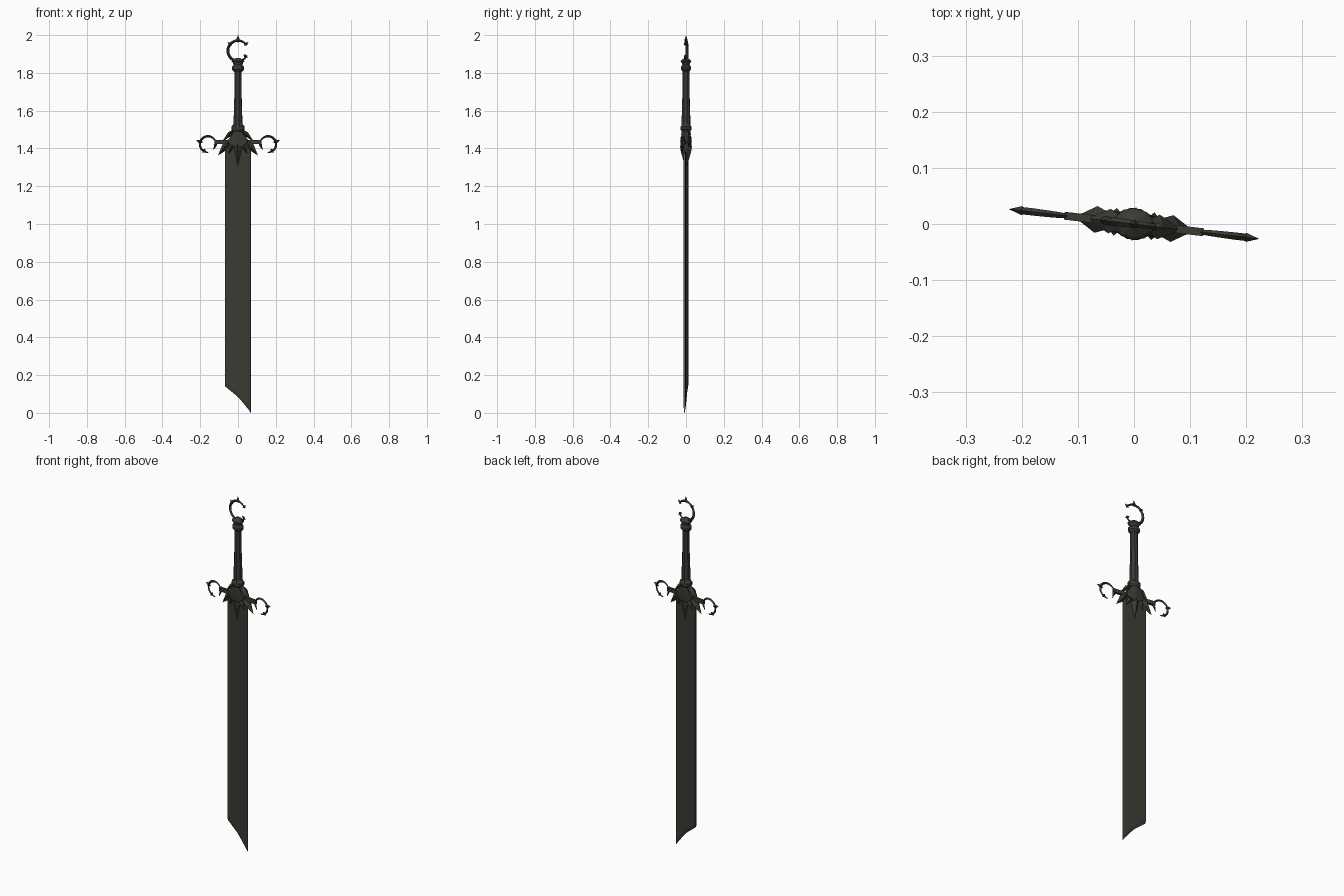
import bpy, bmesh, math
from mathutils import Vector, Matrix

if "Cube" in bpy.data.objects:
    bpy.data.objects.remove(bpy.data.objects["Cube"])

ROT = Matrix.Rotation(math.radians(-6.8), 4, 'Z')   # whole sword is slightly turned


def material(name, rgb):
    m = bpy.data.materials.new(name)
    m.diffuse_color = (*rgb, 1)
    m.use_nodes = True
    m.node_tree.nodes["Principled BSDF"].inputs["Base Color"].default_value = m.diffuse_color
    return m


steel = material("dark olive steel", (0.043, 0.042, 0.033))
edge_pale = material("pale cutting edge", (0.40, 0.38, 0.29))


def finish(name, bm):
    bmesh.ops.recalc_face_normals(bm, faces=bm.faces[:])
    bm.transform(ROT)
    me = bpy.data.meshes.new(name)
    bm.to_mesh(me)
    bm.free()
    me.materials.append(steel)
    ob = bpy.data.objects.new(name, me)
    bpy.context.collection.objects.link(ob)
    return ob


def lathe(name, prof, n=8, sy=1.0):
    bm = bmesh.new()
    rings = []
    for z, r in prof:
        rings.append([bm.verts.new((r * math.cos(2 * math.pi * (i + .5) / n),
                                    sy * r * math.sin(2 * math.pi * (i + .5) / n), z)) for i in range(n)])
    for a, b in zip(rings, rings[1:]):
        for i in range(n):
            bm.faces.new((a[i], a[(i + 1) % n], b[(i + 1) % n], b[i]))
    bm.faces.new(rings[0])
    bm.faces.new(rings[-1])
    return finish(name, bm)


def add_spike(bm, p, q, w, d, mid=0.5):
    """Four-sided double pyramid from p to q in the xz plane."""
    p, q = Vector((p[0], 0, p[1])), Vector((q[0], 0, q[1]))
    t = (q - p).normalized()
    s = Vector((t.z, 0, -t.x)) * w
    y = Vector((0, d, 0))
    m = p.lerp(q, mid)
    vp, vq = bm.verts.new(p), bm.verts.new(q)
    loop = [bm.verts.new(m + o) for o in (s, y, -s, -y)]
    for i in range(4):
        a, b = loop[i], loop[(i + 1) % 4]
        bm.faces.new((vp, a, b))
        bm.faces.new((vq, b, a))


def add_arc(bm, c, r, a0, a1, w, d, sx=1, n=22):
    """Crescent with diamond section, thick in the middle, pointed at the ends."""
    prev = None
    for k in range(n + 1):
        f = k / n
        a = math.radians(a0 + (a1 - a0) * f)
        th = 0.35 + 0.65 * math.sin(math.pi * f) ** 0.6 if 0 < k < n else 0.1
        ring = []
        for dr, dy in ((w, 0), (0, d), (-w, 0), (0, -d)):
            rr = r + dr * th
            ring.append(bm.verts.new((sx * (c[0] + rr * math.cos(a)), dy * th, c[1] + rr * math.sin(a))))
        if prev:
            for i in range(4):
                bm.faces.new((prev[i], prev[(i + 1) % 4], ring[(i + 1) % 4], ring[i]))
        else:
            bm.faces.new(ring)
        prev = ring
    bm.faces.new(prev)


def ring_spike(bm, c, r, ang, inner, outer, w, d, sx=1):
    a = math.radians(ang)
    pts = [(sx * (c[0] + (r + o) * math.cos(a)), c[1] + (r + o) * math.sin(a)) for o in (-inner, outer)]
    add_spike(bm, pts[0], pts[1], w, d, 0.4)


# blade: flat slab with slanted broken tip, its narrow right side is the pale cutting edge
bm = bmesh.new()
cols = [(-.068, .14, .006), (-.004, .088, .006), (.018, .064, .006), (.058, .016, .006), (.068, .0, .003)]
sides = []
for s in (-1, 1):
    sides.append([[bm.verts.new((x, s * t * k, z)) for z, k in ((1.44, 1), (zb + .02, 1), (zb, .4))]
                  for x, zb, t in cols])
for g in sides:
    for a, b in zip(g, g[1:]):
        for j in range(2):
            bm.faces.new((a[j], a[j + 1], b[j + 1], b[j]))
f, b = sides
for i in range(len(cols) - 1):
    for j in (0, 2):
        bm.faces.new((f[i][j], f[i + 1][j], b[i + 1][j], b[i][j]))
for i in (0, -1):
    for j in range(2):
        bm.faces.new((f[i][j], f[i][j + 1], b[i][j + 1], b[i][j]))
for face in bm.faces:
    face.material_index = 1 if min(v.co.x for v in face.verts) > .06 else 0
finish("blade", bm).data.materials.append(edge_pale)

# grip and its two collars
lathe("grip", [(1.50, .024), (1.62, .023), (1.625, .021), (1.83, .019)])
lathe("lower_collar", [(1.44, .028), (1.475, .03), (1.49, .028), (1.50, .036), (1.515, .036),
                       (1.525, .027), (1.54, .022)], 12, .8)
lathe("pommel_collar", [(1.805, .02), (1.818, .033), (1.832, .033), (1.842, .024), (1.852, .027),
                        (1.862, .036), (1.868, .03), (1.88, .008)], 10, .8)

# pommel crescent with spikes
bm = bmesh.new()
c = (0, 1.917)
add_arc(bm, c, .054, 30, 335, .008, .008, n=32)
for ang, out in ((90, .029), (140, .018), (40, .018)):
    ring_spike(bm, c, .054, ang, .012, out, .01, .008)
ring_spike(bm, c, .054, -35, .02, .012, .008, .007)
finish("pommel_crescent", bm)

# guard core: small faceted hull under the collar
bm = bmesh.new()
for s in (-1, 1):
    for x, z, d in ((.025, 1.485, .018), (.05, 1.445, .016), (.055, 1.43, .012),
                    (.03, 1.415, .018), (.0, 1.40, .02), (0, 1.455, .023)):
        for y in (d, -d):
            bm.verts.new((s * x, y, z))
bmesh.ops.remove_doubles(bm, verts=bm.verts[:], dist=1e-5)
bmesh.ops.convex_hull(bm, input=bm.verts[:])
bmesh.ops.delete(bm, geom=[v for v in bm.verts if not v.link_faces], context='VERTS')
finish("guard_core", bm)

# leaf spikes over the blade
bm = bmesh.new()
add_spike(bm, (0, 1.50), (0, 1.285), .024, .03, .5)
for s in (-1, 1):
    add_spike(bm, (s * .01, 1.48), (s * .107, 1.362), .019, .024, .6)
    add_spike(bm, (s * .008, 1.46), (s * .055, 1.36), .014, .025, .55)
    add_spike(bm, (s * .01, 1.51), (s * .085, 1.435), .013, .022, .45)
finish("guard_leaves", bm)

# guard bar
bm = bmesh.new()
bmesh.ops.create_cube(bm, size=1, matrix=Matrix.Translation((0, 0, 1.435)) @ Matrix.Diagonal((.25, .014, .021, 1)))
finish("guard_bar", bm)

# end crescents with spikes
for s, side in ((-1, "left"), (1, "right")):
    bm = bmesh.new()
    c, r = (.16, 1.422), .043
    add_arc(bm, c, r, 175, -95, .0065, .0065, s)
    add_spike(bm, (s * .112, 1.44), (s * .132, 1.388), .008, .007, .4)
    ring_spike(bm, c, r, 18, .015, .025, .011, .008, s)
    ring_spike(bm, c, r, -58, .015, .012, .01, .007, s)
    finish(side + "_guard_crescent", bm)
